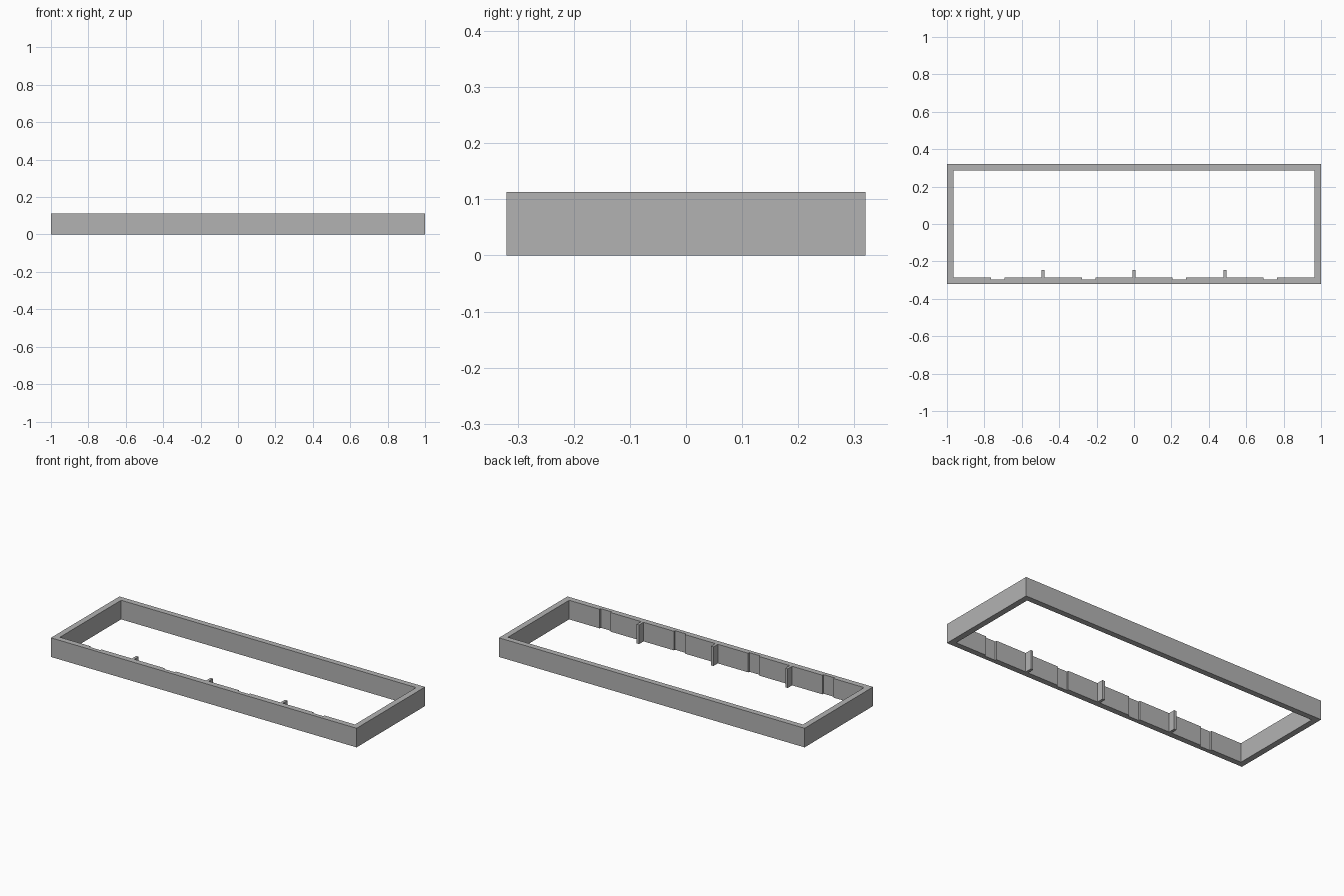
import bpy
import bmesh

cube = bpy.data.objects.get("Cube")
if cube:
    bpy.data.objects.remove(cube, do_unlink=True)

HEIGHT = 0.113
OUT_X, OUT_Y = 1.0, 0.32
IN_X, IN_Y = 0.965, 0.286
NOTCH_DEPTH, NOTCH_HALF = 0.01, 0.036
BAY = 0.486  # spacing between divider fins
FIN_WIDTH, FIN_LENGTH = 0.016, 0.041

grey = bpy.data.materials.new("plain grey")
grey.use_nodes = True
colour = (0.45, 0.45, 0.45, 1)
grey.diffuse_color = colour
grey.node_tree.nodes["Principled BSDF"].inputs["Base Color"].default_value = colour


def add_mesh(name, bm):
    bmesh.ops.recalc_face_normals(bm, faces=bm.faces)
    mesh = bpy.data.meshes.new(name)
    bm.to_mesh(mesh)
    bm.free()
    mesh.materials.append(grey)
    obj = bpy.data.objects.new(name, mesh)
    bpy.context.collection.objects.link(obj)
    return obj


def extruded_ring(name, loops, height):
    """Extrude the area between closed outlines, upward from the ground."""
    bm = bmesh.new()
    edges = []
    for loop in loops:
        verts = [bm.verts.new((x, y, 0)) for x, y in loop]
        edges += [bm.edges.new((a, b)) for a, b in zip(verts, verts[1:] + verts[:1])]
    bmesh.ops.triangle_fill(bm, edges=edges, use_beauty=True)
    result = bmesh.ops.extrude_face_region(bm, geom=bm.faces[:], use_keep_orig=True)
    top = [v for v in result["geom"] if isinstance(v, bmesh.types.BMVert)]
    bmesh.ops.translate(bm, verts=top, vec=(0, 0, height))
    return add_mesh(name, bm)


# Rectangular frame, with shallow notches along the inside of the front wall
outer = [(-OUT_X, -OUT_Y), (OUT_X, -OUT_Y), (OUT_X, OUT_Y), (-OUT_X, OUT_Y)]
inner = [(IN_X, IN_Y), (-IN_X, IN_Y), (-IN_X, -IN_Y)]
for i in range(4):
    centre = (i - 1.5) * BAY
    left, right = centre - NOTCH_HALF, centre + NOTCH_HALF
    deep = -IN_Y - NOTCH_DEPTH
    inner += [(left, -IN_Y), (left, deep), (right, deep), (right, -IN_Y)]
inner.append((IN_X, -IN_Y))
extruded_ring("frame", [outer, inner], HEIGHT)

# Upright divider fins on the inside of the front wall
for i, place in enumerate(("right", "middle", "left")):
    bm = bmesh.new()
    bmesh.ops.create_cube(bm, size=1)
    bmesh.ops.scale(bm, verts=bm.verts, vec=(FIN_WIDTH, FIN_LENGTH, HEIGHT))
    fin = add_mesh(place + "_fin", bm)
    fin.location = ((i - 1) * BAY, -IN_Y + FIN_LENGTH / 2, HEIGHT / 2)
